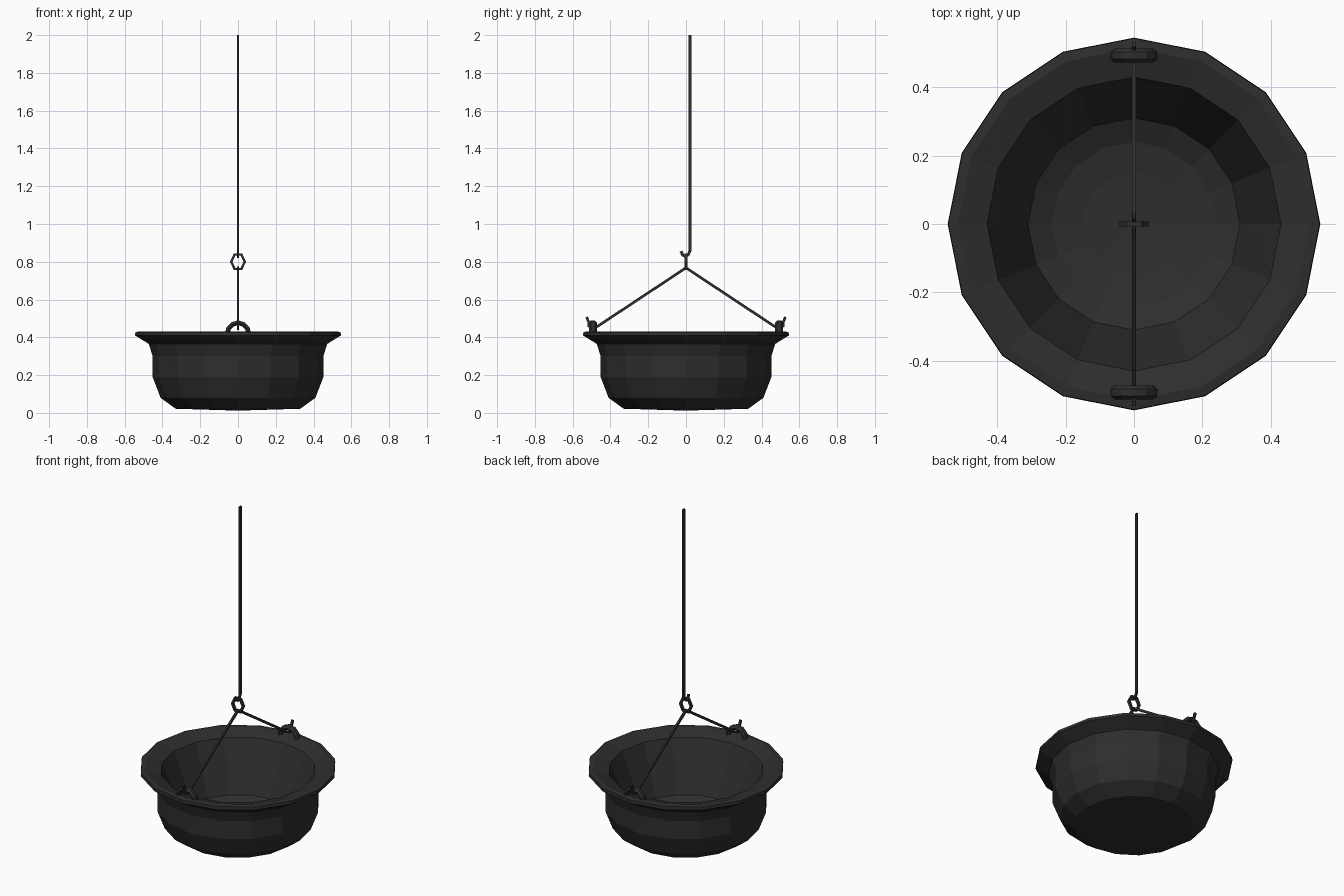
import bpy, bmesh, math
from mathutils import Vector

if "Cube" in bpy.data.objects:
    bpy.data.objects.remove(bpy.data.objects["Cube"])

iron = bpy.data.materials.new("black iron")
iron.diffuse_color = (0.027, 0.027, 0.027, 1)
iron.use_nodes = True
iron.node_tree.nodes["Principled BSDF"].inputs["Base Color"].default_value = iron.diffuse_color


def finish(name, bm):
    bmesh.ops.recalc_face_normals(bm, faces=bm.faces)
    mesh = bpy.data.meshes.new(name)
    bm.to_mesh(mesh)
    bm.free()
    mesh.materials.append(iron)
    obj = bpy.data.objects.new(name, mesh)
    bpy.context.collection.objects.link(obj)
    return obj


def lathe(name, profile, sides):
    """Spin (radius, z) points round z; zero radius makes a centre point."""
    bm = bmesh.new()
    rings = []
    for r, z in profile:
        n = 1 if r == 0 else sides
        rings.append([bm.verts.new((r * math.cos(math.tau * i / sides),
                                    r * math.sin(math.tau * i / sides), z))
                      for i in range(n)])
    for a, b in zip(rings, rings[1:]):
        for i in range(sides):
            j = (i + 1) % sides
            if len(a) == 1:
                bm.faces.new((a[0], b[i], b[j]))
            elif len(b) == 1:
                bm.faces.new((a[i], a[j], b[0]))
            else:
                bm.faces.new((a[i], a[j], b[j], b[i]))
    return finish(name, bm)


def sweep(name, path, normal, half_in, half_out, sides=4, closed=False):
    """Tube along a flat path; half_out is the half width along the plane normal."""
    bm = bmesh.new()
    pts = [Vector(p) for p in path]
    normal = Vector(normal)
    n = len(pts)
    rings = []
    for i, p in enumerate(pts):
        prev = pts[i - 1] if closed or i > 0 else p
        nxt = pts[(i + 1) % n] if closed or i < n - 1 else p
        side = (nxt - prev).normalized().cross(normal)
        ring = []
        for k in range(sides):
            t = math.tau * (k + 0.5) / sides
            s = 1 / math.cos(math.pi / sides)
            ring.append(bm.verts.new(p + side * half_in * s * math.cos(t)
                                     + normal * half_out * s * math.sin(t)))
        rings.append(ring)
    for i in range(n if closed else n - 1):
        a, b = rings[i], rings[(i + 1) % n]
        for k in range(sides):
            m = (k + 1) % sides
            bm.faces.new((a[k], a[m], b[m], b[k]))
    if not closed:
        bm.faces.new(rings[0])
        bm.faces.new(rings[-1])
    return finish(name, bm)


# Cauldron: outside wall, flared rim, then inside bowl
lathe("cauldron", [
    (0, 0.012), (0.33, 0.022), (0.41, 0.08), (0.452, 0.19), (0.452, 0.30),
    (0.472, 0.365), (0.545, 0.41), (0.543, 0.428), (0.515, 0.432),
    (0.43, 0.405), (0.31, 0.11), (0.24, 0.075), (0.15, 0.06), (0, 0.055)], 16)

# Rim lugs and the two hooked carrying rods
for s, label in ((-1, "front"), (1, "back")):
    arch = [(0.058 * math.cos(math.pi * i / 6), s * 0.493,
             0.415 + 0.062 * math.sin(math.pi * i / 6)) for i in range(7)]
    sweep(label + "_lug", arch, (0, 1, 0), 0.013, 0.018, 6)
    sweep(label + "_carrying_rod",
          [(0, 0, 0.768), (0, s * 0.47, 0.457), (0, s * 0.495, 0.447),
           (0, s * 0.515, 0.46), (0, s * 0.515, 0.48), (0, s * 0.526, 0.508)],
          (1, 0, 0), 0.007, 0.006)

# Hexagonal joining ring
sweep("joining_ring",
      [(0.036 * math.cos(math.tau * i / 6), 0, 0.80 + 0.044 * math.sin(math.tau * i / 6))
       for i in range(6)], (0, 1, 0), 0.007, 0.008, closed=True)

# Long hanging rod with its hook
sweep("hanging_rod",
      [(0, 0.022, 2.0), (0, 0.022, 0.86), (0, 0.012, 0.838), (0, -0.002, 0.828),
       (0, -0.018, 0.836), (0, -0.026, 0.856)], (1, 0, 0), 0.008, 0.005)
